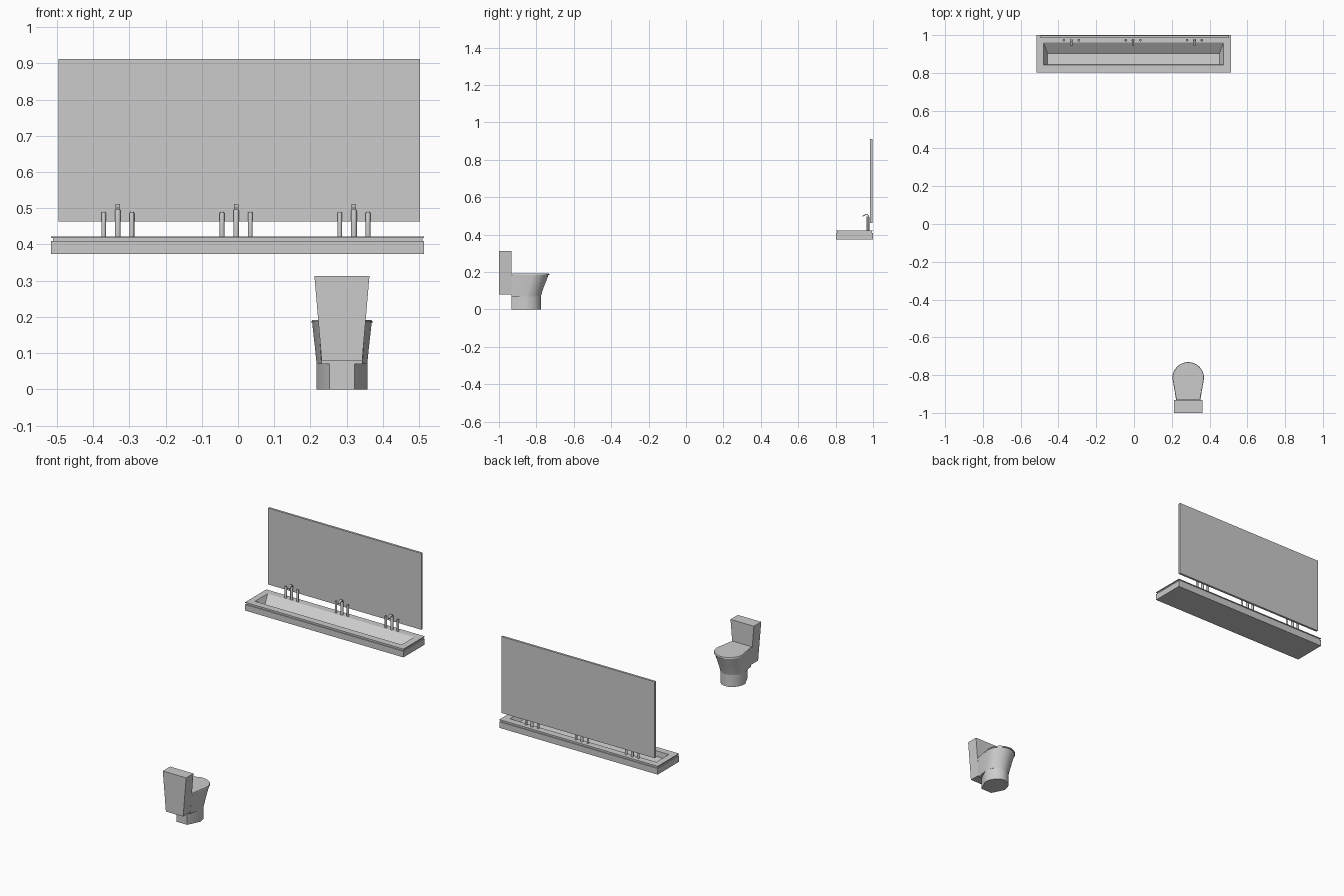
import bpy, bmesh, math

cube = bpy.data.objects.get("Cube")
if cube:
    bpy.data.objects.remove(cube, do_unlink=True)

grey = bpy.data.materials.new("plain grey")
grey.use_nodes = True
colour = (0.6, 0.6, 0.6, 1)
grey.diffuse_color = colour
grey.node_tree.nodes["Principled BSDF"].inputs["Base Color"].default_value = colour


def loft(name, rings, smooth=False):
    """Skin a stack of equal-length rings and cap both ends."""
    bm = bmesh.new()
    loops = [[bm.verts.new(p) for p in ring] for ring in rings]
    n = len(loops[0])
    for a, b in zip(loops, loops[1:]):
        for i in range(n):
            j = (i + 1) % n
            bm.faces.new((a[i], a[j], b[j], b[i]))
    bm.faces.new(loops[0][::-1])
    bm.faces.new(loops[-1])
    bmesh.ops.recalc_face_normals(bm, faces=bm.faces)
    mesh = bpy.data.meshes.new(name)
    bm.to_mesh(mesh)
    bm.free()
    mesh.materials.append(grey)
    obj = bpy.data.objects.new(name, mesh)
    bpy.context.collection.objects.link(obj)
    if smooth:
        bpy.ops.object.select_all(action="DESELECT")
        obj.select_set(True)
        bpy.context.view_layer.objects.active = obj
        bpy.ops.object.shade_smooth_by_angle(angle=math.radians(35))
    return obj


def rect(x0, x1, y0, y1, z):
    return [(x0, y0, z), (x1, y0, z), (x1, y1, z), (x0, y1, z)]


def box(name, x0, x1, y0, y1, z0, z1):
    return loft(name, [rect(x0, x1, y0, y1, z0), rect(x0, x1, y0, y1, z1)])


def circle(x, y, r, z, n=12):
    return [(x + r * math.cos(math.tau * i / n), y + r * math.sin(math.tau * i / n), z)
            for i in range(n)]


# Mirror panel
box("mirror", -0.495, 0.503, 0.985, 0.998, 0.463, 0.912)

# Trough sink: slab with a shadow groove and a sloping basin
def slab(inset, z):
    return rect(-0.516 + inset, 0.514 - inset, 0.803 + inset, 1.0 - inset, z)

basin = [(-0.457, 0.845, 0.39), (0.452, 0.845, 0.39),
         (0.452, 0.902, 0.382), (-0.457, 0.902, 0.382)]
loft("trough_sink", [slab(0, 0.373), slab(0, 0.409), slab(0.005, 0.409),
                     slab(0.005, 0.418), slab(0, 0.418), slab(0, 0.422),
                     rect(-0.479, 0.474, 0.843, 0.96, 0.422), basin])

# Three tap sets
for k, x in enumerate((-0.332, -0.005, 0.32), 1):
    for side, dx in (("right", -0.039), ("left", 0.039)):
        loft(f"tap_handle_{side}_{k}",
             [circle(x + dx, 0.973, r, z) for r, z in
              ((0.0065, 0.42), (0.0065, 0.486), (0.005, 0.49))], True)
    loft(f"tap_post_{k}", [circle(x, 0.973, r, z) for r, z in
                           ((0.008, 0.42), (0.008, 0.492), (0.006, 0.497))], True)
    # Tilted spout plate reaching over the basin
    loft(f"tap_spout_{k}",
         [[(x + s * 0.006, y, z + t) for s, t in ((-1, 0), (1, 0), (1, 0.005), (-1, 0.005))]
          for y, z in ((0.979, 0.494), (0.968, 0.507), (0.943, 0.495))])

# Toilet
CX = 0.287


def outline(back, back_y, wide, mid_y, front_y, z, n=16):
    """Flat back, flared sides and an elliptical front."""
    arc = [(wide * math.cos(math.pi * i / n),
            mid_y + (front_y - mid_y) * math.sin(math.pi * i / n)) for i in range(n + 1)]
    pts = [(back, back_y)] + arc + [(-back, back_y)]
    return [(CX + x, y, z) for x, y in pts]


loft("toilet_tank", [rect(CX - 0.056, CX + 0.056, -1, -0.932, 0.08),
                     rect(CX - 0.076, CX + 0.076, -1, -0.932, 0.313)])
loft("toilet_foot", [outline(0.035, -0.932, 0.07, -0.86, -0.776, z) for z in (0, 0.075)], True)
loft("toilet_bowl", [
    outline(0.056, -0.934, 0.070, -0.855, -0.776, 0.070),
    outline(0.058, -0.934, 0.072, -0.850, -0.770, 0.090),
    outline(0.060, -0.934, 0.075, -0.840, -0.760, 0.120),
    outline(0.062, -0.934, 0.079, -0.828, -0.746, 0.155),
    outline(0.064, -0.934, 0.082, -0.818, -0.736, 0.183)], True)
loft("toilet_lid", [outline(0.062 + d, -0.928, 0.082 + d, -0.816, -0.733 + d, z)
                    for d, z in ((0.002, 0.183), (0.002, 0.188), (0, 0.191))], True)
